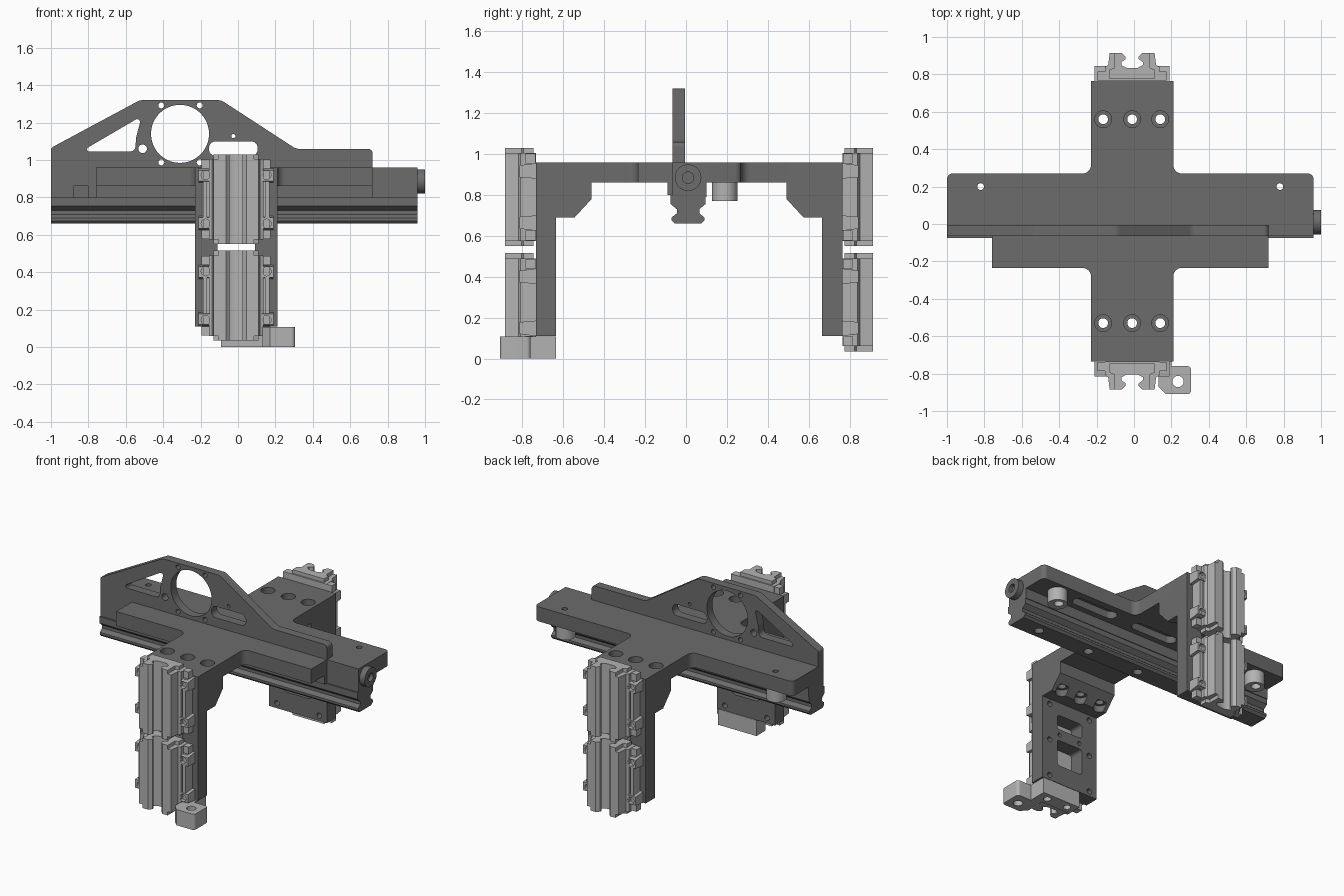
import bpy, bmesh, math
from mathutils import Vector

if "Cube" in bpy.data.objects:
    bpy.data.objects.remove(bpy.data.objects["Cube"])

def material(name, c):
    m = bpy.data.materials.new(name)
    m.diffuse_color = (c, c, c, 1)
    m.use_nodes = True
    m.node_tree.nodes["Principled BSDF"].inputs["Base Color"].default_value = m.diffuse_color
    return m

DARK, LIGHT = material("dark_metal", 0.15), material("light_metal", 0.45)
MID_Y = 0.015          # the two legs mirror about this plane
CX = -0.01             # centre line of the legs

def rounded(pts, seg=6):
    """Fillet every (a, b, r) corner of a polygon."""
    out = []
    for i, p in enumerate(pts):
        c = Vector(p[:2])
        if len(p) < 3:
            out.append(c)
            continue
        d1 = (Vector(pts[i - 1][:2]) - c).normalized()
        d2 = (Vector(pts[(i + 1) % len(pts)][:2]) - c).normalized()
        half = d1.angle(d2) / 2
        t = p[2] / math.tan(half)
        o = c + (d1 + d2).normalized() * (p[2] / math.sin(half))
        s, e = c + d1 * t - o, c + d2 * t - o
        for k in range(seg + 1):
            f = k / seg
            out.append(o + (s * (1 - f) + e * f).normalized() * p[2])
    return out

def prism(name, pts, axis, lo, hi, mat=DARK):
    """Extrude a profile: axis x takes (y,z), y takes (x,z), z takes (x,y)."""
    place = {'x': lambda a, b, h: (h, a, b), 'y': lambda a, b, h: (a, h, b),
             'z': lambda a, b, h: (a, b, h)}[axis]
    bm = bmesh.new()
    rings = [[bm.verts.new(place(p[0], p[1], h)) for p in rounded(pts)] for h in (lo, hi)]
    n = len(rings[0])
    bm.faces.new(rings[0])
    bm.faces.new(rings[1])
    for i in range(n):
        j = (i + 1) % n
        bm.faces.new((rings[0][i], rings[0][j], rings[1][j], rings[1][i]))
    bmesh.ops.recalc_face_normals(bm, faces=bm.faces)
    me = bpy.data.meshes.new(name)
    bm.to_mesh(me)
    bm.free()
    me.materials.append(mat)
    ob = bpy.data.objects.new(name, me)
    bpy.context.collection.objects.link(ob)
    return ob

def rect(a0, a1, b0, b1, r=None):
    return [p if r is None else p + (r,) for p in ((a0, b0), (a1, b0), (a1, b1), (a0, b1))]

def disc(a, b, r, n=32):
    return [(a + r * math.cos(2 * math.pi * i / n), b + r * math.sin(2 * math.pi * i / n)) for i in range(n)]

def cut(ob, axis, *holes):
    """Subtract (profile, lo, hi) prisms from an object."""
    bpy.context.view_layer.objects.active = ob
    for pts, lo, hi in holes:
        c = prism("cutter", pts, axis, lo, hi, ob.data.materials[0])
        c.hide_render = True
        m = ob.modifiers.new("cut", 'BOOLEAN')
        m.operation, m.solver, m.object = 'DIFFERENCE', 'EXACT', c
        bpy.ops.object.modifier_apply(modifier=m.name)
        bpy.data.objects.remove(c)

def join(name, parts):
    bpy.ops.object.select_all(action='DESELECT')
    for p in parts:
        p.select_set(True)
    bpy.context.view_layer.objects.active = parts[0]
    bpy.ops.object.join()
    parts[0].name = name
    return parts[0]

def mirror_to_back(ob):
    new = ob.copy()
    new.data = ob.data.copy()
    new.name = ob.name.replace("front", "back")
    bpy.context.collection.objects.link(new)
    for v in new.data.vertices:
        v.co.y = 2 * MID_Y - v.co.y
    new.data.flip_normals()

# Cross-shaped top plate with counterbored bolt holes and underside slots
r = 0.045
outline = [(-1, -.065), (-.76, -.065), (-.76, -.235), (-.23, -.235, r), (-.23, -.735), (.21, -.735),
           (.21, -.235, r), (.72, -.235), (.72, -.065), (.96, -.065), (.96, .27, .03), (.21, .27, r),
           (.21, .765), (-.23, .765), (-.23, .27, r), (-1, .27, .03)]
plate = prism("top_plate", outline, 'z', .86, .96)
bolts = [(x, y) for x in (-.165, CX, .14) for y in (-.53, .56)]
cut(plate, 'z', *[(disc(x, y, .045), .91, 1) for x, y in bolts],
    *[(disc(x, y, .026), .8, 1) for x, y in bolts],
    *[(disc(x, .2, .018), .8, 1) for x in (-.82, .78)],
    *[(rect(x, x + .34, .14, .22, .038), .8, .91) for x in (-.66, -.18, .3)],
    (rect(-.74, .70, -.2, -.095), .8, .88))
prism("plate_lip", rect(-.76, .72, -.09, -.06), 'z', .80, .955)

# Long beam under the plate
beam = prism("beam", rect(-1, .96, -.065, .1), 'z', .79, .958)
cut(beam, 'y', *[(disc(x, .91, .023), -.2, -.03) for x in (-.9, .87)],
    (rect(-.88, -.80, .80, .88), -.2, -.03))

# Guide rail with waisted section, bolt holes underneath
rail_half = [(.065, .66), (.08, .675), (.08, .69), (.055, .71), (.055, .73), (.085, .755), (.085, .80)]
rail = prism("guide_rail", [(.01 + a, b) for a, b in rail_half] +
             [(.01 - a, b) for a, b in reversed(rail_half)], 'x', -1, .96)
cut(rail, 'z', *[(disc(x, .01, .03), .6, .72) for x in (-.82, -.42, -.02, .38, .78)])

# Bearing cap on the beam end
cap = prism("end_bearing", disc(.01, .885, .065), 'x', .95, 1)
cut(cap, 'x', (disc(.01, .885, .028), .975, 1.1))

# Spacer bushes
for i, x in enumerate((-.82, .78)):
    s = prism(f"spacer_{i + 1}", disc(x, .19, .062), 'z', .77, .865, LIGHT)
    cut(s, 'z', (disc(x, .2, .03), .7, .9))

# Upright motor plate with round opening, slot and triangular window
upright = prism("motor_plate", [(-1, .94), (-1, 1.065, .02), (-.525, 1.32, .06), (-.09, 1.32, .06),
                (.31, 1.06, .06), (.72, 1.06, .025), (.72, .94)], 'y', -.065, -.005)
cut(upright, 'y', *[(h, -.2, .2) for h in (
    disc(-.31, 1.14, .155, 64), rect(-.155, .105, 1.022, 1.1, .035),
    [(-.84, 1.045, .012), (-.515, 1.235, .015), (-.545, 1.12, .02), (-.55, 1.045, .03)],
    disc(-.51, 1.06, .023), disc(-.025, 1.128, .011))],
    *[(disc(x, z, .016, 16), -.2, .2) for x in (-.41, -.205) for z in (.987, 1.292)])

# Leg with windows and its chamfered bracket
leg = prism("front_leg", rect(-.23, .21, .11, .865), 'y', -.735, -.635)
cut(leg, 'y', (rect(-.11, .09, .50, .60, .02), -.8, -.5), (rect(-.11, .09, .24, .42, .02), -.8, -.5),
    *[(disc(x, z, .018, 16), -.8, -.5) for x in (-.17, .15) for z in (.145, .40, .655)],
    *[(disc(x, .46, .014, 16), -.8, -.5) for x in (-.09, .07)])
bracket = prism("front_bracket", [(-.64, .69), (-.545, .69), (-.462, .78), (-.462, .865), (-.64, .865)],
                'x', -.23, .21)
cut(bracket, 'z', *[(disc(x, -.53, .026), .6, .9) for x in (-.165, CX, .14)],
    *[(disc(x, -.53, .042), .6, .735) for x in (-.165, CX, .14)])
for ob in (leg, bracket):
    mirror_to_back(ob)

# Slide carriages, two per leg, with open rail groove, bolted flanges and end caps
body = [(.03, .07), (.058, .085), (.058, .1), (.035, .117), (.035, .13), (.055, .15),
        (.12, .15), (.128, .085), (.145, .075), (.145, 0)]
tip = body[:6] + [(.095, .15), (.095, .07), (.12, .06), (.12, .01)]

def section(half):
    pts = [(u, -.735 - v) for u, v in half]
    return [(CX + u, y) for u, y in pts] + [(CX - u, y) for u, y in reversed(pts)]

for label, cz in (("upper", .79), ("lower", .275)):
    parts = [prism("body", section(body), 'z', cz - .215, cz + .215, LIGHT),
             prism("tips", section(tip), 'z', cz - .24, cz + .24, LIGHT)]
    for s in (-1, 1):
        x0, x1 = sorted((CX + s * .12, CX + s * .178))
        parts.append(prism("flange", rect(x0, x1, -.79, -.735), 'z', cz - .16, cz + .16, LIGHT))
        x0, x1 = sorted((CX + s * .155, CX + s * .178))
        parts.append(prism("strip", rect(x0, x1, -.81, -.735), 'z', cz - .1, cz + .1, LIGHT))
        for t in (-1, 1):
            zc = cz + t * .13
            x0, x1 = sorted((CX + s * .12, CX + s * .2))
            boss = prism("boss", [(-.735, zc + t * .035), (-.735, zc - t * .04), (-.815, zc - t * .033),
                                  (-.815, zc + t * .025)], 'x', x0, x1, LIGHT)
            cut(boss, 'y', (disc(CX + s * .163, zc, .024, 20), -.9, -.77))
            parts += [boss, prism("screw", disc(CX + s * .163, zc, .013, 16), 'y', -.79, -.76, LIGHT)]
            # corner block of the end cap
            x0, x1 = sorted((CX + s * .1, CX + s * .185))
            z0, z1 = sorted((cz + t * .165, cz + t * .213))
            parts.append(prism("corner", rect(x0, x1, -.785, -.737), 'z', z0, z1, LIGHT))
    mirror_to_back(join(f"front_carriage_{label}", parts))

# Foot bracket with drilled tab under the front leg
foot = prism("foot_bracket", [(-.09, -.735), (-.09, -.635), (.2, -.635), (.2, -.76), (.305, -.76, .02),
             (.305, -.91, .02), (.17, -.91), (.13, -.87), (.13, -.735)], 'z', 0, .108, LIGHT)
cut(foot, 'z', (disc(.235, -.842, .03), -.1, .2),
    *[(disc(x, -.685, .024), -.1, .08) for x in (-.03, .13)])

# Smooth round surfaces, keep edges sharp
bpy.ops.object.select_all(action='SELECT')
bpy.context.view_layer.objects.active = plate
bpy.ops.object.shade_smooth_by_angle(angle=math.radians(30))
